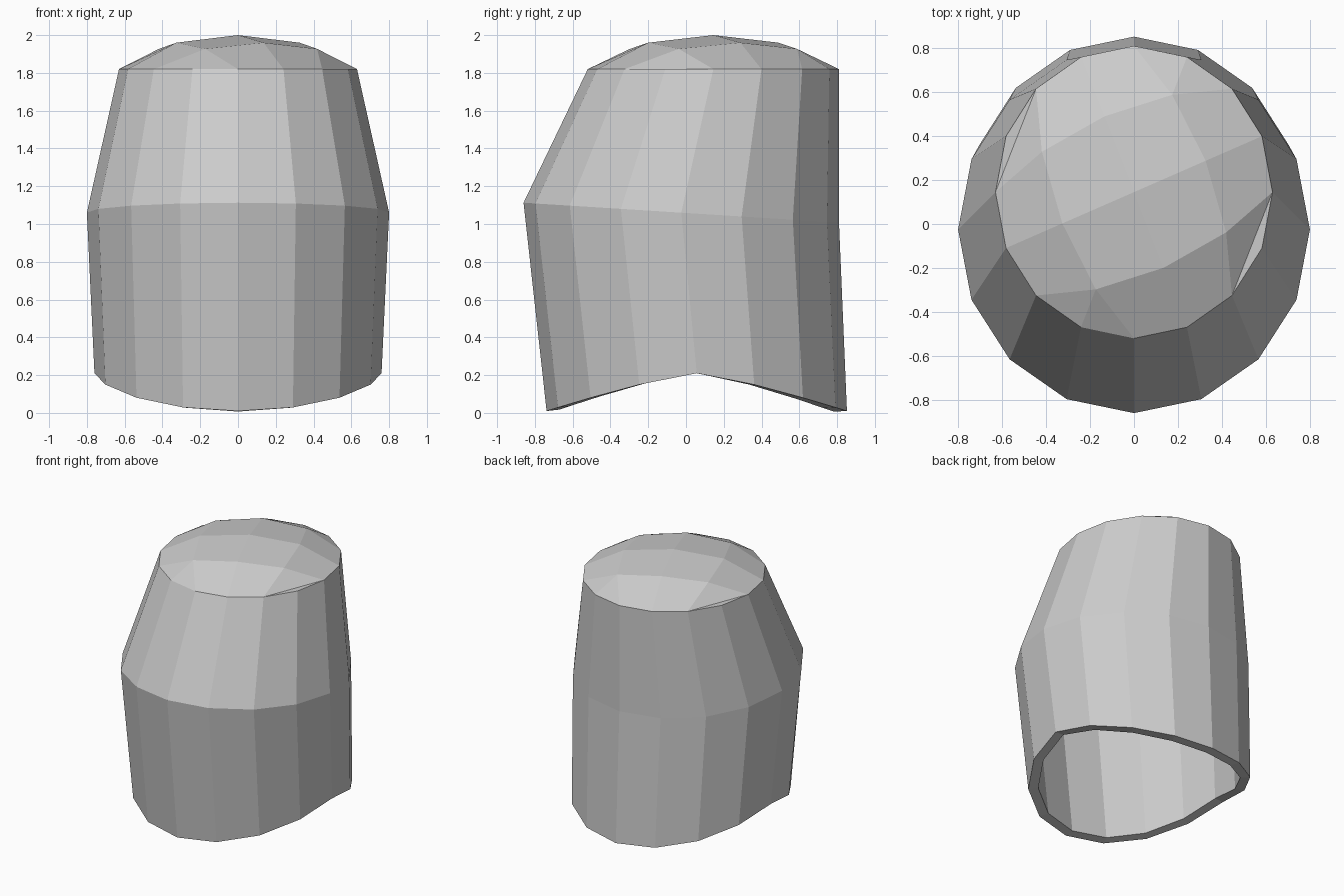
import bpy, bmesh
from math import sin, cos, radians

if "Cube" in bpy.data.objects:
    bpy.data.objects.remove(bpy.data.objects["Cube"])

N = 16
CY = 0.145  # centre of the top opening
bm = bmesh.new()


def ring(rx, ry, cy, height):
    """Oval loop of N points; height(s, y) gives z, s = sine of the angle."""
    out = []
    for i in range(N):
        a = radians(360 / N * i)
        y = cy + ry * sin(a)
        out.append(bm.verts.new((rx * cos(a), y, height(sin(a), y))))
    return out


# Side wall: arched bottom edge, tilted belly, flat shoulder
bottom = ring(0.76, 0.795, 0.057, lambda s, y: 0.21 - 0.20 * abs(s) ** 1.25)
belly = ring(0.80, 0.835, -0.025, lambda s, y: 1.06 - 0.063 * (y + 0.025))
top = ring(0.63, 0.665, CY, lambda s, y: 1.82)
for lo, hi in ((bottom, belly), (belly, top)):
    for i in range(N):
        j = (i + 1) % N
        bm.faces.new((lo[i], lo[j], hi[j], hi[i]))


# Domed cap: 4 x 4 grid twisted inside the round opening
def cap_point(r, deg, z):
    a = radians(deg)
    return bm.verts.new((0.63 * r * cos(a), CY + 0.665 * r * sin(a), z))


centre = bm.verts.new((0, CY, 2.0))
inner = [cap_point(0.72, -22.5 + 90 * k, 1.927) for k in range(4)]
mids = [cap_point(0.56, 22.5 + 90 * k, 1.96) for k in range(4)]
for k in range(4):
    c = 4 * k - 1                       # ring index of this grid corner
    t = [top[(c + d) % N] for d in range(-1, 5)]
    p, q, m = inner[k], inner[(k + 1) % 4], mids[k]
    if k % 2 == 0:
        bm.faces.new((t[0], t[1], t[2]))
        bm.faces.new((t[0], t[2], p))
    else:
        bm.faces.new((t[0], t[1], p))
        bm.faces.new((t[1], t[2], p))
    bm.faces.new((t[2], t[3], m, p))
    bm.faces.new((t[3], t[4], q, m))
    bm.faces.new((p, m, centre, mids[k - 1]))

bmesh.ops.recalc_face_normals(bm, faces=bm.faces)
mesh = bpy.data.meshes.new("domed_shell")
bm.to_mesh(mesh)
bm.free()
shell = bpy.data.objects.new("domed_shell", mesh)
bpy.context.collection.objects.link(shell)

# Wall thickness, inward
solid = shell.modifiers.new("wall_thickness", 'SOLIDIFY')
solid.thickness = 0.07
solid.offset = -1
